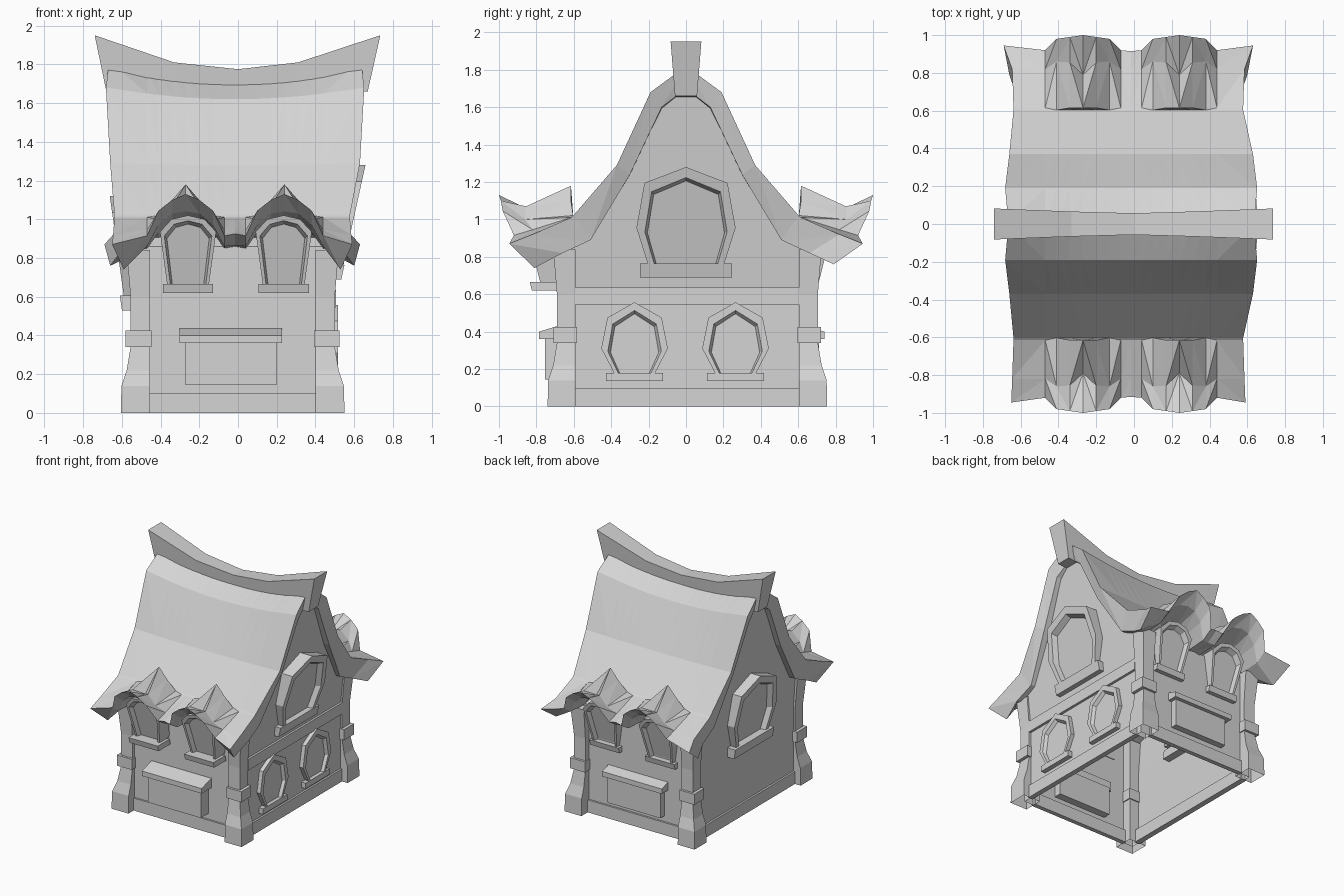
import bpy
from mathutils import Vector

cube = bpy.data.objects.get("Cube")
if cube:
    bpy.data.objects.remove(cube)

stone = bpy.data.materials.new("plain_grey")
stone.use_nodes = True
GREY = (0.66, 0.66, 0.66, 1)
stone.diffuse_color = GREY
stone.node_tree.nodes["Principled BSDF"].inputs["Base Color"].default_value = GREY


def make(name, verts, faces):
    mesh = bpy.data.meshes.new(name)
    mesh.from_pydata([tuple(v) for v in verts], [], faces)
    mesh.materials.append(stone)
    obj = bpy.data.objects.new(name, mesh)
    bpy.context.collection.objects.link(obj)
    bpy.context.view_layer.objects.active = obj
    obj.select_set(True)
    bpy.ops.object.mode_set(mode='EDIT')
    bpy.ops.mesh.select_all(action='SELECT')
    bpy.ops.mesh.normals_make_consistent(inside=False)
    bpy.ops.object.mode_set(mode='OBJECT')
    obj.select_set(False)
    return obj


def loft(name, loops, cap_start=True, cap_end=True, strip_caps=False):
    """Skin a row of equal closed loops."""
    n = len(loops[0])
    verts = [p for loop in loops for p in loop]
    faces = [(i * n + j, i * n + (j + 1) % n, (i + 1) * n + (j + 1) % n, (i + 1) * n + j)
             for i in range(len(loops) - 1) for j in range(n)]
    last = (len(loops) - 1) * n
    for wanted, start in ((cap_start, 0), (cap_end, last)):
        if wanted and strip_caps:
            faces += [(start + j, start + j + 1, start + n - 2 - j, start + n - 1 - j)
                      for j in range(n // 2 - 1)]
        elif wanted:
            faces.append(tuple(range(start, start + n)))
    return make(name, verts, faces)


def rect(x0, x1, y0, y1, z):
    return [(x0, y0, z), (x1, y0, z), (x1, y1, z), (x0, y1, z)]


def box(name, x0, x1, y0, y1, z0, z1):
    return loft(name, [rect(x0, x1, y0, y1, z0), rect(x0, x1, y0, y1, z1)])


# Walls: open-bottomed shell whose gables lean outwards above the middle
def wall_x(side, z):
    lean = max(0, z - 0.6)
    return 0.485 + 0.1 * lean if side > 0 else -0.54 - 0.07 * lean


half = [(0.66, 0), (0.66, 0.6), (0.66, 0.86), (0.53, 0.95), (0.33, 1.27), (0.15, 1.63)]
section = [(-y, z) for y, z in half] + [(0, 1.71)] + half[::-1]
n = len(section)
verts = [(wall_x(s, z), y, z) for s in (-1, 1) for y, z in section]
faces = [(i, i + 1, n + i + 1, n + i) for i in range(n - 1)]
for k in (0, n):
    faces += [(k, k + 1, k + n - 2, k + n - 1), tuple(range(k + 1, k + n - 1))]
make("walls", verts, faces)

# Corner pillars with collars
for sx, ix in ((-1, -0.455), (1, 0.4)):
    for sy, iy in ((-1, -0.59), (1, 0.605)):
        steps = [(0, 0.15), (0.14, 0.147), (0.22, 0.12), (0.34, 0.1), (0.6, 0.1), (0.84, 0.12)]
        label = ("right" if sx < 0 else "left") + ("_front" if sy < 0 else "_back")
        loft("pillar_" + label, [rect(ix, ix + sx * s, iy, iy + sy * s, z) for z, s in steps],
             cap_start=False)
        box("collar_" + label, ix - sx * 0.008, ix + sx * 0.125, iy - sy * 0.008, iy + sy * 0.118,
            0.34, 0.425)

# Plinths between the pillars and the beam on one gable
box("plinth_front", -0.46, 0.405, -0.675, -0.64, 0, 0.1)
box("plinth_back", -0.46, 0.405, 0.64, 0.675, 0, 0.1)
box("plinth_left", 0.46, 0.5, -0.6, 0.61, 0, 0.1)
box("plinth_right", -0.555, -0.51, -0.6, 0.61, 0, 0.1)
box("gable_beam", 0.46, 0.505, -0.59, 0.605, 0.545, 0.635)

# Roof: lofted along x, with two arched dormer bulges along each eave
DORMERS = (-0.27, 0.24)
MID = -0.015
OUTER = [(0, 1.82), (0.19, 1.68), (0.37, 1.29), (0.603, 1.02), (0.615, 1.01), (0.82, 0.92), (0.945, 0.87)]
INNER = [(0, 1.7), (0.13, 1.6), (0.3, 1.24), (0.51, 0.89), (0.53, 0.88), (0.66, 0.82), (0.79, 0.76)]
WIDTH = [0.65, 0.667, 0.645, 0.608, 0.608, 0.615, 0.62]
SAG = [0.1, 0.06, 0.01, 0, 0, 0, 0]
# Per dormer column: peak z, valley y, z, lip y, z, inner valley z, inner lip y, z
BULGE = {0: (1.18, 0.79, 1.03, 1.0, 1.13, 0.97, 0.9, 1.04),
         0.07: (1.1, 0.855, 1.07, 0.99, 1.1, 0.97, 0.89, 1.03),
         0.14: (1.02, 0.86, 1.0, 0.98, 1.045, 0.93, 0.87, 0.97),
         0.2: (1.01, 0.82, 0.945, 0.92, 0.915, 0.85, 0.83, 0.86)}


def roof_half(x, bulge, side):
    t = (x - MID) / 0.65
    outer, inner = [list(p) for p in OUTER], [list(p) for p in INNER]
    if bulge is not None:
        peak, vy, vz, ly, lz, ivz, iy, iz = BULGE[bulge]
        outer[4][1], outer[5], outer[6] = peak, [vy, vz], [ly, lz]
        inner[5][1], inner[6] = ivz, [iy, iz]
    elif abs(t) < 0.2:
        outer[5][1], outer[6] = 0.95, [0.915, 0.925]
        inner[5][1], inner[6] = 0.86, [0.82, 0.865]
    elif side < 0:
        inner[6] = [0.81, 0.74]
    result = []
    for rows, inset in ((outer, 0), (inner, 0.03)):
        line = []
        for i, (y, z) in enumerate(rows):
            px = x
            if abs(t) >= 0.99:
                flare = (0.04 if side > 0 else -inset) if i == 6 else 0
                px = (1 if t > 0 else -1) * (WIDTH[i] + flare - inset) + MID - (0.015 if i > 2 else 0)
            line.append((px, side * y, z - SAG[i] * (1 - t * t)))
        result.append(line)
    return result


columns = [(MID - 0.65, None), (MID, None), (MID + 0.65, None)]
for c in DORMERS:
    columns += [(c + s * d, d) for d in BULGE for s in ((-1, 1) if d else (1,))]
loops = []
for x, bulge in sorted(columns, key=lambda col: col[0]):
    fo, fi = roof_half(x, bulge, -1)
    bo, bi = roof_half(x, bulge, 1)
    loops.append(fo[::-1] + bo[1:] + bi[::-1] + fi[1:])
roof = loft("roof", loops, strip_caps=True)
facets = roof.modifiers.new("facets", 'TRIANGULATE')
facets.quad_method = 'LONGEST_DIAGONAL'

# Sagging ridge beam with upswept ends
stations = [(-0.74, -0.68, 1.95, 1.66, 0.082), (-0.33, -0.31, 1.81, 1.63, 0.066),
            (0, 0, 1.775, 1.61, 0.057), (0.31, 0.3, 1.81, 1.63, 0.066),
            (0.735, 0.67, 1.95, 1.66, 0.082)]
loft("ridge_beam", [[(tx, -w, tz), (tx, w, tz), (bx, w * 0.72, bz), (bx, -w * 0.72, bz)]
                    for tx, bx, tz, bz, w in stations])


# Windows: framed arch with a recessed pane and a sill; coordinates are across, up, out
def window(name, origin, out, outline, border, lean, depth, sill):
    origin, out = Vector(origin), Vector(out)
    across = Vector((-out.y, out.x, 0))

    def place(u, v, w):
        return origin + across * u + Vector((0, 0, v)) + out * (w + lean * v)

    ring = [(-u, v) for u, v in outline] + [(u, v) for u, v in outline[::-1] if u]
    top = max(v for u, v in ring)
    wide = max(u for u, v in ring)

    def shrink(b):
        return [(u * (1 - b / wide), v * (1 - b * 1.25 / top)) for u, v in ring]

    opening, pane = shrink(border), shrink(border + 0.014)
    loft(name + "_frame", [[place(u, v, w) for u, v in pts] for pts, w in
                           ((ring, -0.08), (ring, depth), (opening, depth), (pane, 0.008))],
         cap_start=False)
    hw, height, reach = sill
    loft(name + "_sill", [[place(u, 0, -0.05), place(u, 0, reach), place(u, -height, reach),
                           place(u, -height, -0.05)] for u in (-hw, hw)])


SMALL = [(0.11, 0), (0.178, 0.13), (0.145, 0.295), (0, 0.377)]
LARGE = [(0.205, 0), (0.265, 0.19), (0.222, 0.43), (0, 0.515)]
TALL = [(0.108, 0), (0.145, 0.27), (0.085, 0.335), (0, 0.355)]
for tag, y in (("front", -0.275), ("back", 0.265)):
    window("lower_window_" + tag, (0.485, y, 0.18), (1, 0, 0), SMALL, 0.035, 0, 0.032, (0.153, 0.045, 0.038))
window("left_gable_window", (0.495, 0, 0.765), (1, 0, 0), LARGE, 0.045, 0.22, 0.05, (0.245, 0.075, 0.055))
window("right_gable_window", (-0.54, 0, 0.605), (-1, 0, 0), LARGE, 0.045, 0.14, 0.05, (0.245, 0.075, 0.07))
for i, c in enumerate(DORMERS):
    x = c + 0.012 * (1 if c < 0 else -1 / 3)
    window(f"front_window_{i}", (x, -0.735, 0.665), (0, -1, 0), TALL, 0.022, 0.25, 0.045, (0.13, 0.045, 0.1))
    window(f"back_window_{i}", (x, 0.65, 0.605), (0, 1, 0), TALL, 0.022, 0.25, 0.045, (0.13, 0.045, 0.055))

# Panels with sloping shelves on the front and back walls
for tag, s, y in (("front", -1, 0.7), ("back", 1, 0.655)):
    box("panel_" + tag, -0.27, 0.198, s * 0.6, s * (y + 0.055), 0.145, 0.37)
    loft("shelf_" + tag, [[(x, s * 0.62, 0.36), (x, s * (y + 0.085), 0.36), (x, s * (y + 0.085), 0.4),
                           (x, s * (y - 0.03), 0.435), (x, s * 0.62, 0.435)] for x in (-0.303, 0.227)])
